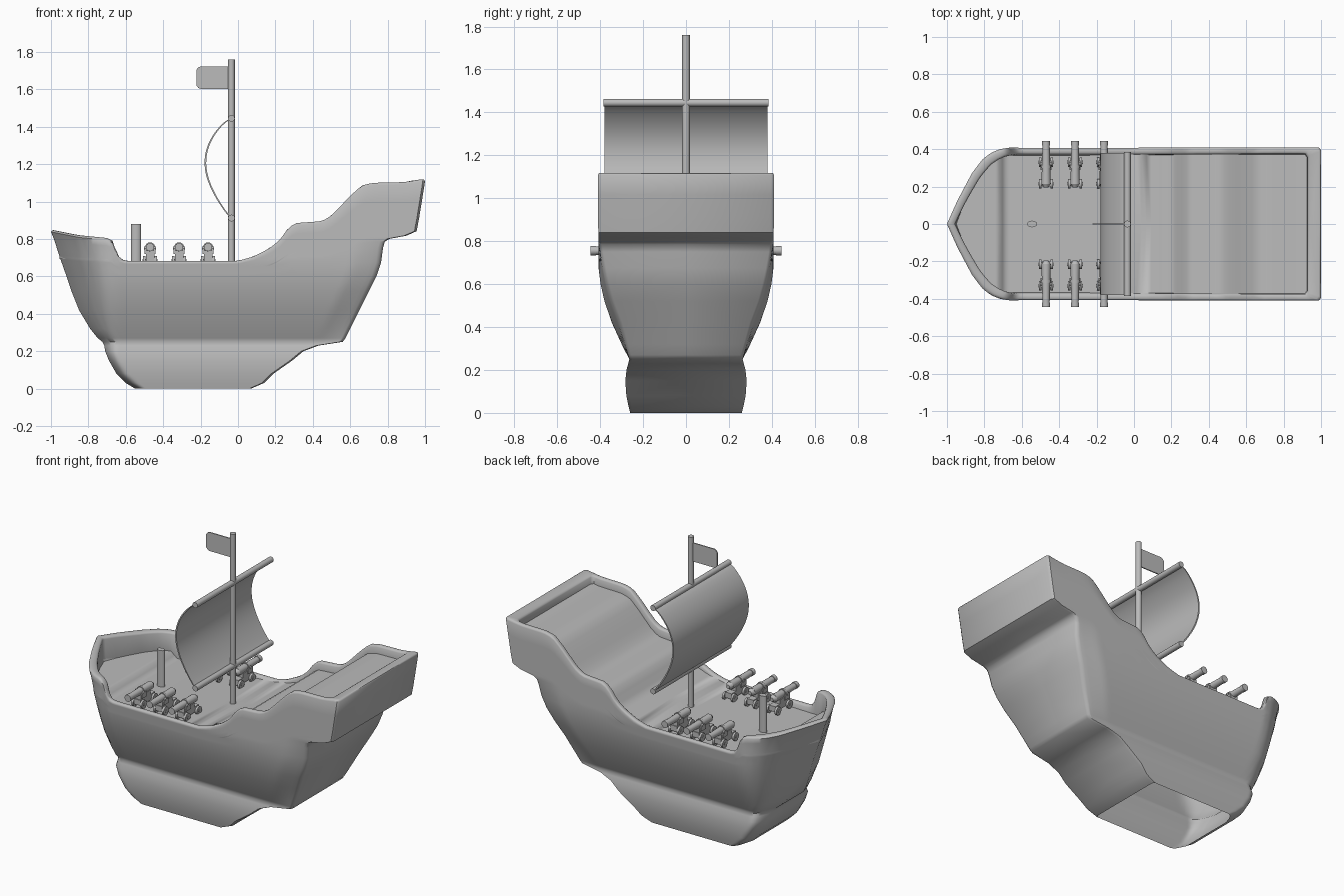
import bpy, bmesh, math
from mathutils import Vector, Matrix

cube = bpy.data.objects.get("Cube")
if cube:
    bpy.data.objects.remove(cube)

grey = bpy.data.materials.new("plain_grey")
grey.use_nodes = True
colour = (0.5, 0.5, 0.5, 1)
grey.diffuse_color = colour
grey.node_tree.nodes["Principled BSDF"].inputs["Base Color"].default_value = colour


def finish(name, bm, angle=40):
    bmesh.ops.recalc_face_normals(bm, faces=bm.faces[:])
    mesh = bpy.data.meshes.new(name)
    bm.to_mesh(mesh)
    bm.free()
    mesh.materials.append(grey)
    obj = bpy.data.objects.new(name, mesh)
    bpy.context.collection.objects.link(obj)
    bpy.ops.object.select_all(action='DESELECT')
    obj.select_set(True)
    bpy.context.view_layer.objects.active = obj
    bpy.ops.object.shade_smooth_by_angle(angle=math.radians(angle))


def interp(points, t):
    if t <= points[0][0]:
        return points[0][1]
    for (a, va), (b, vb) in zip(points, points[1:]):
        if t <= b:
            return va + (vb - va) * (t - a) / (b - a)
    return points[-1][1]


def rod(bm, a, b, r1, r2=None, sides=16):
    a, b = Vector(a), Vector(b)
    turn = (b - a).to_track_quat('Z', 'Y').to_matrix().to_4x4()
    bmesh.ops.create_cone(bm, cap_ends=True, segments=sides, radius1=r1,
                          radius2=r1 if r2 is None else r2, depth=(b - a).length,
                          matrix=Matrix.Translation((a + b) / 2) @ turn)


def box(bm, centre, size):
    bmesh.ops.create_cube(bm, size=1, matrix=Matrix.Translation(centre) @ Matrix.Diagonal((*size, 1)))


# Hull curves: top edge, half width by height, bow rounding
SHEER = [(-1, .85), (-.85, .82), (-.7, .805), (-.67, .79), (-.655, .74), (-.635, .695), (-.6, .683),
         (0, .683), (.08, .705), (.16, .745), (.22, .79), (.27, .86), (.31, .885), (.45, .895),
         (.5, .925), (.6, 1.03), (.66, 1.085), (.72, 1.1), (.88, 1.103), (1, 1.12)]
WIDTH = [(0, .26), (.06, .275), (.13, .285), (.2, .277), (.25, .264), (.3, .29), (.4, .338),
         (.5, .375), (.6, .398), (.68, .408), (1.12, .41)]
TAPER = [(0, 0), (.02, .11), (.05, .27), (.08, .41), (.14, .67), (.2, .85), (.25, .935), (.3, .98), (.36, 1)]
# The bow grows blunter, and the transom narrower, toward the waterline
BLUNT = [(.2, 3), (.25, 2), (.35, .85), (.5, .5), (.62, .28), (.72, .13), (.85, 0)]
NOSE = [(.2, .14), (.25, .1), (.35, .03), (.5, 0)]
PINCH = [(.25, 0), (.4, .035), (.65, .025), (.8, 0)]
# Deck with a raised bow platform
DECK = [(-1, .695), (-.715, .685), (-.695, .645), (-.5, .648), (-.1, .667), (0, .675), (.1, .695), (.2, .73)]
# Lower layers: height, bow x, stern x
LOW = [(0, -.55, .07), (.03, -.6, .14), (.08, -.65, .19), (.15, -.69, .29), (.2, -.71, .35),
       (.23, -.715, .43), (.25, -.725, .56), (.27, -.75, .575), (.32, -.79, .6), (.42, -.85, .65),
       (.52, -.89, .7), (.6, -.917, .74)]
# Upper layers: fraction up to the top edge, bow x, stern x
HIGH = [(.15, -.929, .765), (.3, -.942, .775), (.37, -.948, .785), (.4, -.951, .81), (.43, -.953, .9),
        (.47, -.956, .955), (.6, -.967, .968), (.8, -.983, .985)]
N = 80


def layer(x0, x1, height, inset=0.0):
    """Half outline from bow centre along the side to stern centre."""
    pts = [(x0, 0, height(x0))]
    for i in range(N + 1):
        x = x0 + (x1 - x0) * (i / N) ** 1.3
        z = height(x)
        f = interp(TAPER, (x - x0) * (1 + interp(BLUNT, z)) + interp(NOSE, z))
        pinch = interp(PINCH, z) * max(0, 1 - (x1 - x) / .15)
        pts.append((x, (interp(WIDTH, z) - inset - pinch) * f, z))
    x, y, z = pts[-1]
    pts[-1] = (x - .012, y, z)
    return pts + [(x, y - .015, z), (x, 0, z)]


def deck(x):
    return interp(DECK, x) if x < .2 else interp(SHEER, x) - .05


layers = [layer(x0, x1, lambda x, z=z: z) for z, x0, x1 in LOW]
layers += [layer(x0, x1, lambda x, t=t: .6 + t * (interp(SHEER, x) - .6)) for t, x0, x1 in HIGH]
# Rounded rail and inner wall
for drop, bow, stern, inset in [(.012, 0, 0, 0), (.003, .006, .004, .004), (0, .014, .012, .01),
                                (0, .035, .06, .026), (.004, .04, .068, .032), (.01, .043, .072, .036)]:
    layers.append(layer(-1 + bow, 1 - stern, lambda x, d=drop: interp(SHEER, x) - d, inset))
layers.append(layer(-.954, .925, deck, .038))
# Close the deck to the centre line; the hull is open underneath
layers.append([(x, 0, z) for x, y, z in layers[-1]])

bm = bmesh.new()
grid = [[bm.verts.new(p) for p in row] for row in layers]
for low, high in zip(grid, grid[1:]):
    for i in range(len(low) - 1):
        bm.faces.new((low[i], low[i + 1], high[i + 1], high[i]))
bmesh.ops.remove_doubles(bm, verts=bm.verts[:], dist=.0005)
half = bm.verts[:] + bm.edges[:] + bm.faces[:]
copy = bmesh.ops.duplicate(bm, geom=half)["geom"]
for v in copy:
    if isinstance(v, bmesh.types.BMVert):
        v.co.y = -v.co.y
bmesh.ops.reverse_faces(bm, faces=[f for f in copy if isinstance(f, bmesh.types.BMFace)])
bmesh.ops.remove_doubles(bm, verts=bm.verts[:], dist=.0005)
finish("hull", bm, 50)

# Mast, yards and the short oval post on the fore deck
for name, a, b, r, flat in [("mast", (-.035, 0, .64), (-.035, 0, 1.76), .018, 1),
                            ("upper_yard", (-.035, -.385, 1.445), (-.035, .385, 1.445), .018, 1),
                            ("lower_yard", (-.035, -.385, .912), (-.035, .385, .912), .018, 1),
                            ("bow_post", (-.545, 0, .63), (-.545, 0, .88), .027, .65)]:
    bm = bmesh.new()
    rod(bm, a, b, r, sides=20)
    bmesh.ops.scale(bm, vec=(1, flat, 1), verts=bm.verts[:])
    finish(name, bm)


def slab(name, edge_a, edge_b, y):
    """Thin closed strip between two (x, z) edges, from -y to y."""
    bm = bmesh.new()
    rings = []
    for (xa, za), (xb, zb) in zip(edge_a, edge_b):
        rings.append([bm.verts.new(p) for p in ((xa, -y, za), (xa, y, za), (xb, y, zb), (xb, -y, zb))])
    for a, b in zip(rings, rings[1:]):
        for i in range(4):
            j = (i + 1) % 4
            bm.faces.new((a[i], a[j], b[j], b[i]))
    bm.faces.new(rings[0])
    bm.faces.new(rings[-1])
    finish(name, bm)


# Billowing sail between the yards
curve = []
for i in range(25):
    t = i / 24
    curve.append((-.042 - .137 * math.sin(math.pi * t ** .85) ** .9, 1.445 - .533 * t))
slab("sail", curve, [(x + .009, z) for x, z in curve], .38)

# Flat flag with rounded outer corners
top, bottom = [], []
for i in range(17):
    t = i / 16
    cut = .018 * max(0, (t - .88) / .12) ** 2
    top.append((-.04 - .183 * t, 1.722 - cut))
    bottom.append((-.04 - .183 * t, 1.603 + cut))
slab("flag", top, bottom, .0035)

# Three cannons on each side, with stepped carriages and four wheels
for side, word in ((1, "back"), (-1, "front")):
    for n, x in enumerate((-.47, -.315, -.16)):
        bm = bmesh.new()
        rod(bm, (x, side * .215, .754), (x, side * .43, .756), .025, .019)
        rod(bm, (x, side * .42, .756), (x, side * .445, .756), .022)
        rod(bm, (x, side * .30, .755), (x, side * .315, .755), .027)
        rod(bm, (x, side * .195, .754), (x, side * .215, .754), .012, .024)
        finish(f"{word}_cannon_{n + 1}", bm)

        bm = bmesh.new()
        box(bm, (x, side * .275, .695), (.046, .15, .035))
        box(bm, (x, side * .295, .722), (.046, .1, .035))
        for s in (-1, 1):
            box(bm, (x + s * .024, side * .315, .735), (.01, .05, .03))
            for y in (.215, .33):
                rod(bm, (x + s * .024, side * y, .683), (x + s * .037, side * y, .683), .026)
        for y in (.215, .33):
            rod(bm, (x - .04, side * y, .683), (x + .04, side * y, .683), .009)
        rod(bm, (x - .032, side * .32, .752), (x + .032, side * .32, .752), .009)
        finish(f"{word}_carriage_{n + 1}", bm)
